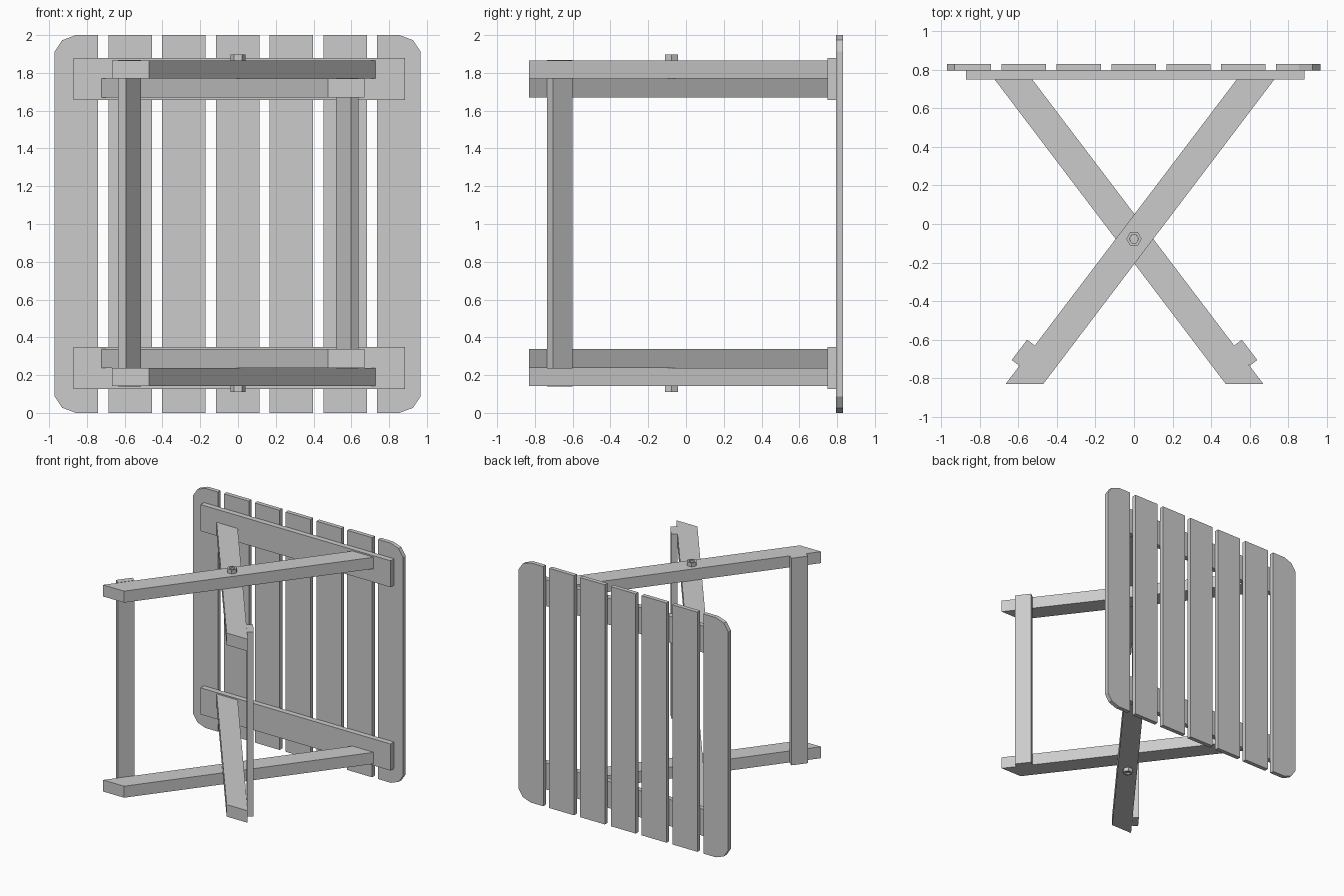
import bpy, bmesh, math

if "Cube" in bpy.data.objects:
    bpy.data.objects.remove(bpy.data.objects["Cube"])

CZ = 1.004  # mid-height for mirrored pairs


def prism(name, pts, a, b, axis='z', socket=0.0):
    """Extrude a profile: (x,y) along z, or (x,z) along y; optional recess in the end."""
    bm = bmesh.new()
    put = (lambda p, t: (p[0], p[1], t)) if axis == 'z' else (lambda p, t: (p[0], t, p[1]))
    lo = [bm.verts.new(put(p, a)) for p in pts]
    hi = [bm.verts.new(put(p, b)) for p in pts]
    bm.faces.new(lo)
    end = bm.faces.new(hi)
    n = len(pts)
    for i in range(n):
        j = (i + 1) % n
        bm.faces.new((lo[i], lo[j], hi[j], hi[i]))
    bmesh.ops.recalc_face_normals(bm, faces=bm.faces)
    if socket:
        bmesh.ops.inset_region(bm, faces=[end], thickness=0.016)
        bmesh.ops.inset_region(bm, faces=[end], thickness=0.0005, depth=-socket)
    me = bpy.data.meshes.new(name)
    bm.to_mesh(me)
    bm.free()
    ob = bpy.data.objects.new(name, me)
    bpy.context.collection.objects.link(ob)
    return ob


def rect(x0, x1, z0, z1):
    return [(x0, z0), (x1, z0), (x1, z1), (x0, z1)]


def flip(pts):
    return [(0.005 - x, y) for x, y in pts]


# Table top: seven slats, outer two with clipped round corners
for i in range(7):
    c = (i - 3) * 0.2845 - 0.002
    x0, x1 = c - 0.115, c + 0.115
    pts = rect(x0, x1, 0, 2)
    if i in (0, 6):
        s, o, inn = (1, x0, x1) if i == 0 else (-1, x1, x0)
        pts = [(inn, 0), (o + s * .112, 0), (o + s * .04, .027), (o, .087),
               (o, 1.913), (o + s * .04, 1.973), (o + s * .112, 2), (inn, 2)]
    prism(f"slat_{i + 1}", pts, 0.795, 0.83, 'y')

# Battens under the slats
for k, (z0, z1) in enumerate([(0.127, 0.349), (1.657, 1.878)]):
    prism(f"batten_{k + 1}", rect(-0.87, 0.884, z0, z1), 0.75, 0.795, 'y')

# Crossed legs, cross bars on their outer edges, and hex bolts
leg = [(-0.666, -0.83), (-0.471, -0.83), (0.728, 0.75), (0.533, 0.75)]
bar = [(-0.594, -0.735), (-0.514, -0.63), (-0.554, -0.60), (-0.634, -0.705)]
hexagon = [(0.04 * math.cos(a * math.pi / 3), -0.077 + 0.04 * math.sin(a * math.pi / 3))
           for a in range(6)]
for s, side in ((-1, "lower"), (1, "upper")):
    prism(f"outer_leg_{side}", leg, CZ + s * 0.766, CZ + s * 0.862)
    prism(f"inner_leg_{side}", flip(leg), CZ + s * 0.666, CZ + s * 0.766)
    prism(f"bolt_{side}", hexagon, CZ + s * 0.86, CZ + s * 0.894, socket=0.012)
prism("outer_cross_bar", bar, CZ - 0.864, CZ + 0.864)
prism("inner_cross_bar", flip(bar), CZ - 0.77, CZ + 0.77)
